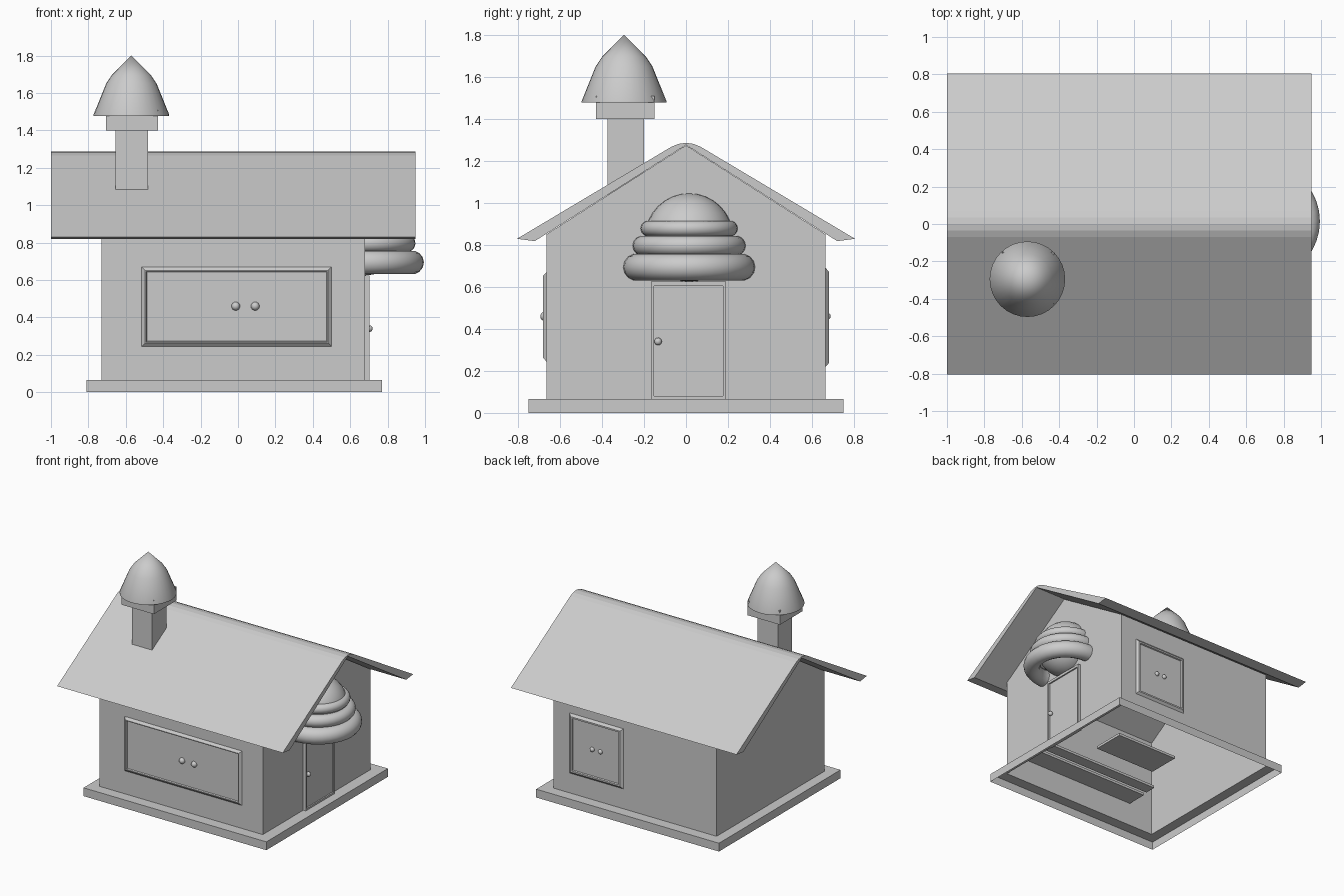
import bpy, bmesh, math
from mathutils import Matrix, Vector

if "Cube" in bpy.data.objects:
    bpy.data.objects.remove(bpy.data.objects["Cube"], do_unlink=True)

grey = bpy.data.materials.new("plain grey")
grey.diffuse_color = (0.6, 0.6, 0.6, 1)
grey.use_nodes = True
grey.node_tree.nodes["Principled BSDF"].inputs["Base Color"].default_value = (0.6, 0.6, 0.6, 1)


def finish(name, bm, smooth=False, fix_normals=True):
    if fix_normals:
        bmesh.ops.recalc_face_normals(bm, faces=bm.faces[:])
    mesh = bpy.data.meshes.new(name)
    bm.to_mesh(mesh)
    bm.free()
    mesh.materials.append(grey)
    obj = bpy.data.objects.new(name, mesh)
    bpy.context.collection.objects.link(obj)
    if smooth:
        bpy.ops.object.select_all(action='DESELECT')
        obj.select_set(True)
        bpy.context.view_layer.objects.active = obj
        bpy.ops.object.shade_smooth_by_angle(angle=math.radians(35))
    return obj


def box(name, low, high):
    bm = bmesh.new()
    low, high = Vector(low), Vector(high)
    bmesh.ops.create_cube(bm, size=1, matrix=Matrix.Translation((low + high) / 2)
                          @ Matrix.Diagonal((high - low).to_4d()))
    return finish(name, bm)


def extrude_x(name, profile, x0, x1, skip_edge=None):
    """Prism along x from a (y, z) outline; one side may be left open."""
    bm = bmesh.new()
    a = [bm.verts.new((x0, y, z)) for y, z in profile]
    b = [bm.verts.new((x1, y, z)) for y, z in profile]
    n = len(profile)
    bm.faces.new(a)
    bm.faces.new(b[::-1])
    for i in range(n):
        if i != skip_edge:
            j = (i + 1) % n
            bm.faces.new((a[i], b[i], b[j], a[j]))
    return finish(name, bm)


def lathe(name, profile, centre, steps=32, closed=False):
    """Surface of revolution around z from (radius, z) points."""
    bm = bmesh.new()
    pts = [bm.verts.new((r, 0, z)) for r, z in profile]
    pairs = list(zip(pts, pts[1:] + pts[:1])) if closed else list(zip(pts, pts[1:]))
    edges = [bm.edges.new(p) for p in pairs]
    bmesh.ops.spin(bm, geom=pts + edges, cent=(0, 0, 0), axis=(0, 0, 1),
                   angle=math.tau, steps=steps)
    bmesh.ops.remove_doubles(bm, verts=bm.verts[:], dist=0.0001)
    bmesh.ops.translate(bm, verts=bm.verts[:], vec=centre)
    return finish(name, bm, True)


def ball(name, centre, radius, segments=16):
    bm = bmesh.new()
    bmesh.ops.create_uvsphere(bm, u_segments=segments, v_segments=segments // 2,
                              radius=radius, matrix=Matrix.Translation(centre))
    return finish(name, bm, True)


def ring_stack(bm, loops):
    """Bridge a series of four-cornered loops."""
    rings = [[bm.verts.new(p) for p in loop] for loop in loops]
    for r, s in zip(rings, rings[1:]):
        for i in range(4):
            j = (i + 1) % 4
            bm.faces.new((r[i], r[j], s[j], s[i]))
    return rings


# Base: open underneath, its top running in to the walls
X0, X1, Y = -0.73, 0.68, 0.665


def rect(x0, x1, y, z):
    return [(x0, -y, z), (x1, -y, z), (x1, y, z), (x0, y, z)]


bm = bmesh.new()
ring_stack(bm, [rect(-0.81, 0.77, 0.75, 0), rect(-0.81, 0.77, 0.75, 0.065), rect(X0, X1, Y, 0.065)])
finish("base", bm, fix_normals=False)

# Walls with gables, open at the floor
extrude_x("walls", [(-Y, 0.065), (Y, 0.065), (Y, 0.85), (0, 1.274), (-Y, 0.85)], X0, X1, 0)

# Roof with rounded ridge
half = [(0.72, 0.818), (0.805, 0.829), (0.07, 1.267), (0.036, 1.281)]
outline = half + [(0, 1.286)] + [(-y, z) for y, z in half[::-1]] + [(0, 1.276)]
extrude_x("roof", outline, -1.0, 0.95)

# Chimney with square collar and pointed cowl
box("chimney", (-0.655, -0.375, 1.0), (-0.48, -0.2, 1.42))
box("chimney_collar", (-0.707, -0.428, 1.4), (-0.428, -0.15, 1.51))
lathe("chimney_cowl", [(0, 1.477), (0.202, 1.477), (0.202, 1.485), (0.135, 1.65),
                       (0.105, 1.695), (0, 1.8)], (-0.57, -0.295, 0))


# Shutters: sloped frame around a sunken panel with two knobs
def shutter(name, x0, x1, z0, z1, side, bar, knob_xs, knob_r):
    def loop(inset, out):
        y = side * (Y + out)
        a, b, c, d = x0 + inset, x1 - inset, z0 + inset, z1 - inset
        return [(a, y, c), (b, y, c), (b, y, d), (a, y, d)]

    bm = bmesh.new()
    rings = ring_stack(bm, [loop(0, 0), loop(0.018, 0.016),
                            loop(0.018 + bar, 0.016), loop(0.022 + bar, 0.006)])
    bm.faces.new(rings[-1])
    bm.faces.new(rings[0])
    finish(name, bm)
    for i, x in enumerate(knob_xs):
        ball(f"{name}_knob_{i + 1}", (x, side * (Y + 0.006), 0.46), knob_r)


shutter("front_shutter", -0.515, 0.5, 0.245, 0.67, -1, 0.006, (-0.012, 0.092), 0.023)
shutter("back_shutter", 0.075, 0.54, 0.22, 0.69, 1, 0.012, (0.34, 0.27), 0.018)

# Indoor window seat and table
box("window_seat", (-0.515, -Y + 0.003, 0.25), (0.5, -0.5, 0.27))
box("window_seat_edge", (-0.515, -0.47, 0.26), (0.5, -0.38, 0.28))
box("table", (-0.54, -0.43, 0.43), (0.0, -0.17, 0.45))

# Door with frame
D0, D1 = -0.167, 0.19
box("door", (X1 - 0.01, D0 + 0.01, 0.066), (X1 + 0.012, D1 - 0.01, 0.605))
box("door_post_right", (X1 - 0.01, D0, 0.066), (X1 + 0.023, D0 + 0.014, 0.625))
box("door_post_left", (X1 - 0.01, D1 - 0.014, 0.066), (X1 + 0.023, D1, 0.625))
box("door_lintel", (X1 - 0.01, D0, 0.605), (X1 + 0.023, D1, 0.625))
box("door_sill", (X1 - 0.01, D0, 0.066), (X1 + 0.023, D1, 0.08))
ball("door_knob", (X1 + 0.022, -0.133, 0.34), 0.018)

# Hive-shaped canopy: ball wrapped in three rings
CANOPY = (X1, 0.015, 0)
ball("canopy_core", (X1, 0.015, 0.835), 0.21, 32)
for i, (major, minor, z) in enumerate([(0.25, 0.064, 0.694), (0.222, 0.047, 0.796), (0.194, 0.037, 0.878)]):
    circle = [(major + minor * math.cos(t * math.tau / 14), z + minor * math.sin(t * math.tau / 14))
              for t in range(14)]
    lathe(f"canopy_ring_{i + 1}", circle, CANOPY, 36, True)
